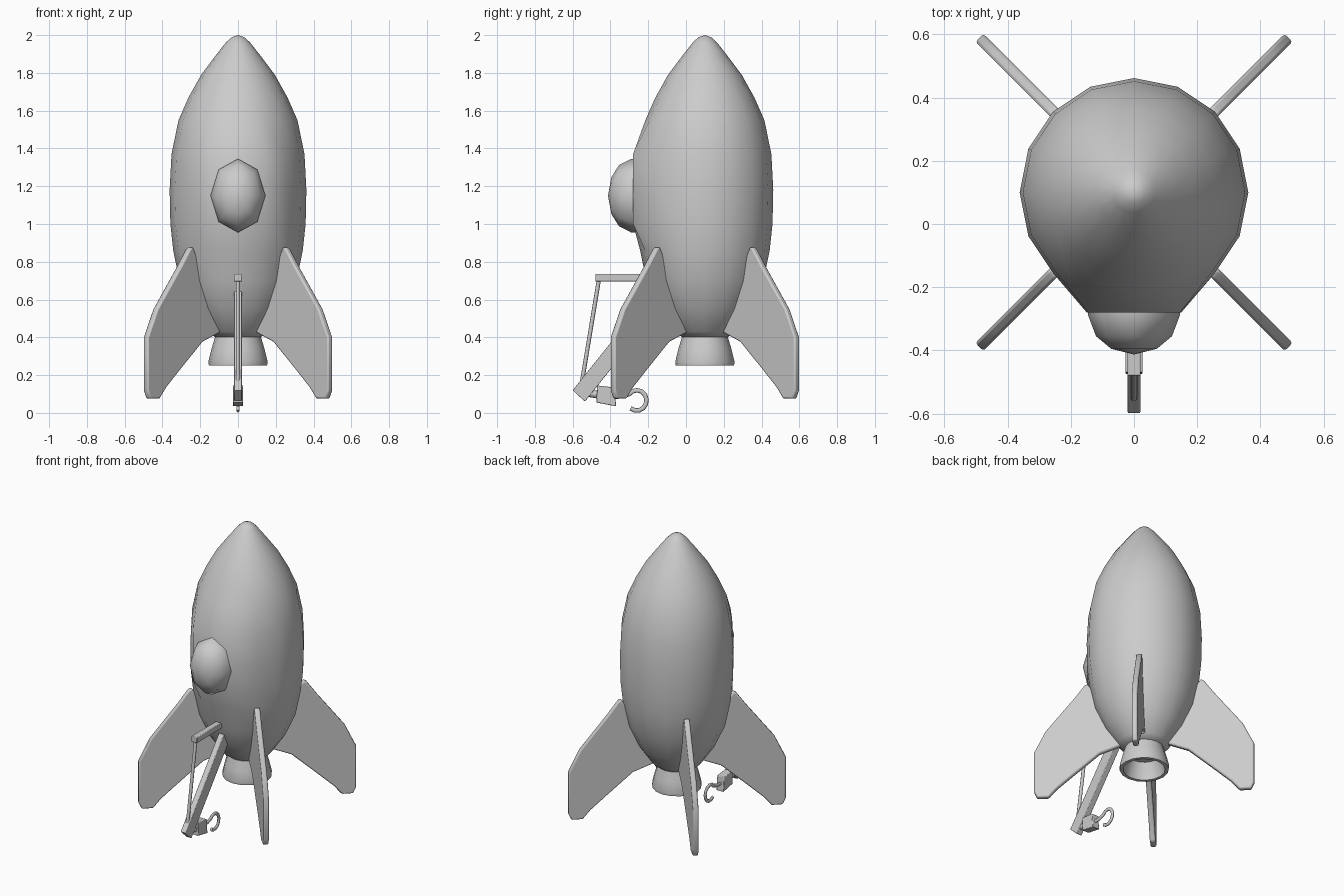
import bpy, bmesh, math
from mathutils import Vector

if "Cube" in bpy.data.objects:
    bpy.data.objects.remove(bpy.data.objects["Cube"])


def finish(name, bm, angle=40, bevel=0):
    bmesh.ops.recalc_face_normals(bm, faces=bm.faces)
    me = bpy.data.meshes.new(name)
    bm.to_mesh(me)
    bm.free()
    ob = bpy.data.objects.new(name, me)
    bpy.context.collection.objects.link(ob)
    if bevel:
        mod = ob.modifiers.new("Bevel", 'BEVEL')
        mod.width = bevel
        mod.segments = 2
        mod.limit_method = 'ANGLE'
    bpy.ops.object.select_all(action='DESELECT')
    ob.select_set(True)
    bpy.context.view_layer.objects.active = ob
    bpy.ops.object.shade_smooth_by_angle(angle=math.radians(angle))
    return ob


def lathe(profile, sides, place):
    """Revolve (radius, height) pairs; place maps (cos*r, sin*r, h) to space."""
    bm = bmesh.new()
    rings = []
    for r, h in profile:
        n = 1 if r == 0 else sides
        rings.append([bm.verts.new(place(r * math.cos(2 * math.pi * i / sides),
                                         r * math.sin(2 * math.pi * i / sides), h))
                      for i in range(n)])
    for a, b in zip(rings, rings[1:]):
        for i in range(sides):
            j = (i + 1) % sides
            q = [a[i % len(a)], a[j % len(a)], b[j % len(b)], b[i % len(b)]]
            bm.faces.new(list(dict.fromkeys(q)))
    return bm


def slab(name, outline, heading, origin, thick, bevel):
    """Extrude a (distance, z) outline standing in a vertical plane."""
    d = Vector((math.cos(heading), math.sin(heading), 0))
    side = Vector((-d.y, d.x, 0)) * thick
    bm = bmesh.new()
    f = bm.faces.new([bm.verts.new(origin + d * a + Vector((0, 0, z)) - side / 2)
                      for a, z in outline])
    ext = bmesh.ops.extrude_face_region(bm, geom=[f])
    bmesh.ops.translate(bm, vec=side, verts=[v for v in ext['geom']
                                             if isinstance(v, bmesh.types.BMVert)])
    return finish(name, bm, 40, bevel)


def rod(name, points, radius, squash=1.0):
    """Round tube along points in the x = 0 plane."""
    cu = bpy.data.curves.new(name, 'CURVE')
    cu.dimensions = '3D'
    cu.bevel_depth = radius
    cu.bevel_resolution = 2
    cu.use_fill_caps = True
    sp = cu.splines.new('POLY')
    sp.points.add(len(points) - 1)
    for p, (y, z) in zip(sp.points, points):
        p.co = (0, y, z, 1)
    ob = bpy.data.objects.new(name, cu)
    ob.scale.x = squash
    bpy.context.collection.objects.link(ob)


centre = Vector((0, 0.1, 0))
upright = lambda x, y, z: centre + Vector((x, y, z))

# Hull with a flattened panel behind the window
hull = lathe([(0, 2.0), (.035, 1.988), (.065, 1.96), (.12, 1.89), (.195, 1.79),
              (.262, 1.67), (.315, 1.55), (.352, 1.37), (.362, 1.18), (.358, 1.0),
              (.343, .86), (.31, .7), (.243, .55), (.16, .43), (.12, .40), (0, .40)],
             16, upright)
for v in hull.verts:
    if .95 < v.co.z < 1.4 and v.co.y < -.2 and abs(v.co.x) < .16:
        v.co.y = -.28
        v.co.x *= 1.08
finish("hull", hull, 50)

# Hollow engine nozzle
finish("nozzle", lathe([(0, .43), (.115, .43), (.122, .40), (.14, .34), (.157, .27),
                        (.154, .25), (.132, .25), (.118, .31), (.10, .36), (0, .36)],
                       16, upright), 50)

# Domed window
finish("window", lathe([(1, -.25), (1, -.29), (.83, -.355), (.5, -.395), (0, -.413)], 8,
                       lambda x, y, h: Vector((x * .145, h, 1.15 + y * .195))), 60)

# Four diagonal fins
fin = [(.33, .84), (.355, .88), (.375, .87), (.44, .78), (.62, .55), (.692, .40),
       (.692, .12), (.672, .075), (.60, .075), (.55, .135), (.45, .225),
       (.28, .375), (.15, .425), (.12, .46)]
for k, label in enumerate(("back_right", "back_left", "front_left", "front_right")):
    slab("fin_" + label, fin, math.radians(45 + 90 * k), centre, .036, .009)

# Front crane: boom, top bar, stay and hook block
front = -math.pi / 2
zero = Vector((0, 0, 0))
slab("boom", [(.6, .12), (.18, .645), (.115, .585), (.535, .06)], front, zero, .04, .004)
slab("top_bar", [(.48, .695), (.48, .735), (.2, .735), (.2, .695)], front, zero, .042, .004)
rod("stay", [(-.462, .70), (-.553, .15)], .011)
slab("hook_block", [(.47, .145), (.378, .135), (.37, .035), (.475, .055)], front, zero, .054, .004)
rod("boom_link", [(-.55, .11), (-.43, .09)], .02)
arc = [(-.26 + .051 * math.cos(math.radians(a)), .066 + .054 * math.sin(math.radians(a)))
       for a in range(140, -131, -27)]
rod("hook", [(-.39, .085), (-.335, .088)] + arc, .012, .7)
